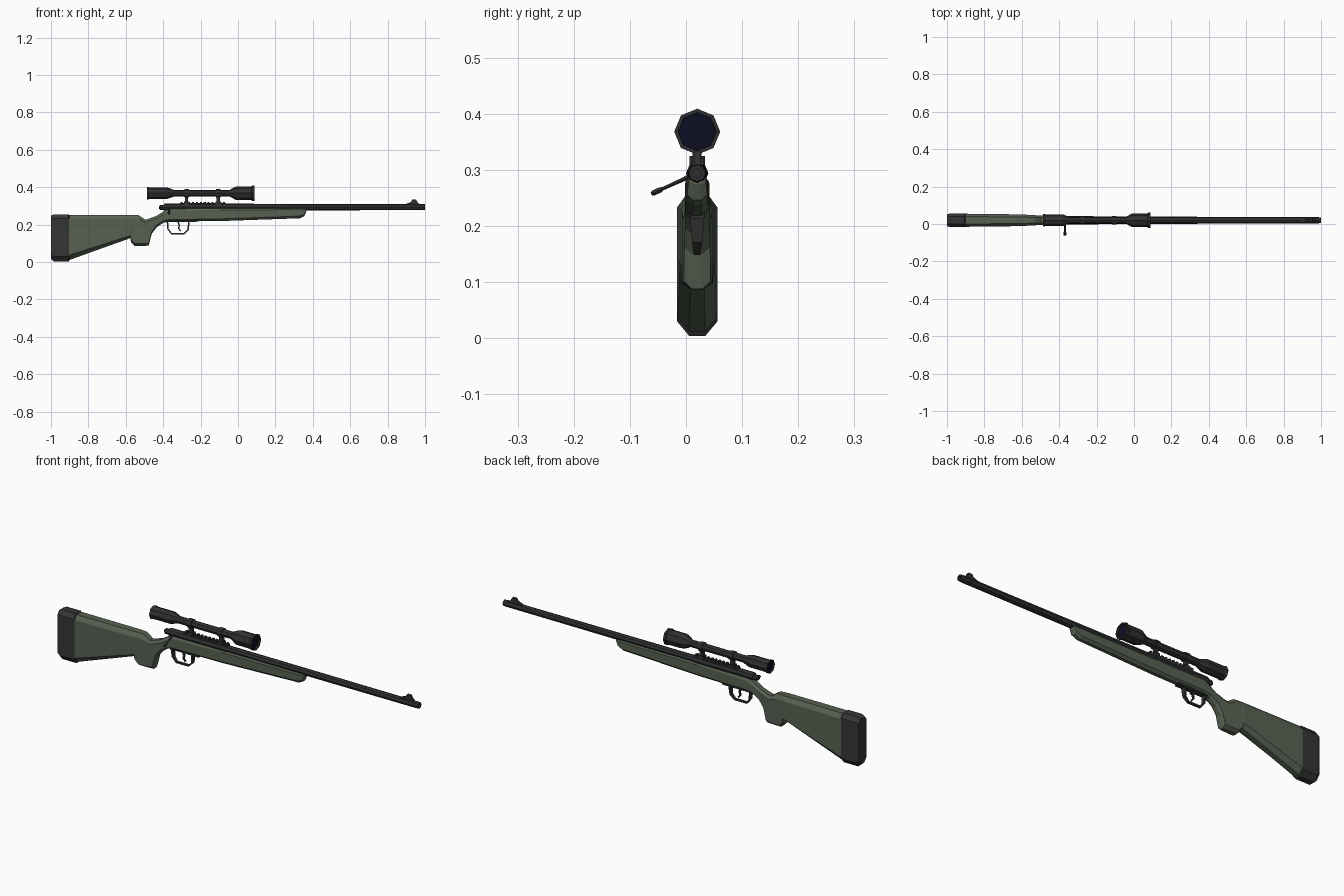
import bpy, bmesh, math
from mathutils import Vector

if "Cube" in bpy.data.objects:
    bpy.data.objects.remove(bpy.data.objects["Cube"], do_unlink=True)

YC = 0.02      # centre plane of the rifle
SCOPE_Z = 0.368
BORE_Z = 0.294


def material(name, color):
    m = bpy.data.materials.new(name)
    m.use_nodes = True
    m.diffuse_color = (*color, 1)
    m.node_tree.nodes["Principled BSDF"].inputs["Base Color"].default_value = (*color, 1)
    return m


GREEN = material("stock_green", (0.095, 0.12, 0.085))
METAL = material("dark_metal", (0.03, 0.03, 0.031))
RUBBER = material("butt_rubber", (0.036, 0.036, 0.036))
GLASS = material("lens_navy", (0.004, 0.004, 0.018))


def loft(name, loops, mat):
    """Skin a row of matching loops and cap both ends."""
    bm = bmesh.new()
    rings = [[bm.verts.new(p) for p in loop] for loop in loops]
    n = len(rings[0])
    for a, b in zip(rings, rings[1:]):
        for i in range(n):
            j = (i + 1) % n
            bm.faces.new((a[i], a[j], b[j], b[i]))
    bm.faces.new(rings[0][::-1])
    bm.faces.new(rings[-1])
    bmesh.ops.recalc_face_normals(bm, faces=bm.faces)
    mesh = bpy.data.meshes.new(name)
    bm.to_mesh(mesh)
    bm.free()
    mesh.materials.append(mat)
    ob = bpy.data.objects.new(name, mesh)
    bpy.context.collection.objects.link(ob)
    return ob


def turned(name, profile, z, mat, sides=8):
    """Faceted part turned about the x direction; profile is (x, radius)."""
    ang = [2 * math.pi * i / sides for i in range(sides)]
    return loft(name, [[(x, YC + r * math.cos(a), z + r * math.sin(a)) for a in ang]
                       for x, r in profile], mat)


def prism(name, outline, half, mat):
    """Side outline in (x, z) extruded across the centre plane."""
    return loft(name, [[(x, y, z) for x, z in outline] for y in (YC - half, YC + half)], mat)


def box(name, x0, x1, z0, z1, half, mat):
    return prism(name, [(x0, z0), (x1, z0), (x1, z1), (x0, z1)], half, mat)


def strip(name, path, thick, halves, mat):
    """Flat bar following an (x, z) path."""
    loops = []
    for i, p in enumerate(path):
        a, b = Vector(path[max(i - 1, 0)]), Vector(path[min(i + 1, len(path) - 1)])
        t = (b - a).normalized()
        n = Vector((-t.y, t.x)) * thick / 2
        q, h = Vector(p), halves[i]
        loops.append([(c.x, YC + s * h, c.y) for c, s in
                      ((q + n, -1), (q + n, 1), (q - n, 1), (q - n, -1))])
    return loft(name, loops, mat)


def section(x, bottom, top, half, low, high, flat=0.4):
    """Chamfered cross-section: low and high are the chamfer heights."""
    f = half * flat
    side = [(f, bottom), (half, bottom + low), (half, top - high), (f * 1.4, top)]
    return ([(x, YC + y, z) for y, z in side] +
            [(x, YC - y, z) for y, z in reversed(side)])


# Stock: butt, grip and fore-end in one lofted body
stock = [
    (-0.905, 0.010, 0.251, 0.035, 0.026, 0.022),
    (-0.575, 0.128, 0.252, 0.031, 0.014, 0.022),
    (-0.572, 0.106, 0.252, 0.029, 0.014, 0.022),
    (-0.553, 0.087, 0.252, 0.028, 0.012, 0.022),
    (-0.530, 0.087, 0.250, 0.027, 0.012, 0.022),
    (-0.497, 0.087, 0.227, 0.025, 0.012, 0.014),
    (-0.477, 0.088, 0.232, 0.024, 0.014, 0.014),
    (-0.462, 0.150, 0.238, 0.023, 0.012, 0.014),
    (-0.436, 0.185, 0.247, 0.022, 0.012, 0.014),
    (-0.400, 0.210, 0.270, 0.022, 0.010, 0.016),
    (-0.370, 0.217, 0.291, 0.022, 0.010, 0.018),
    (-0.100, 0.219, 0.291, 0.021, 0.012, 0.012),
    (0.330, 0.234, 0.290, 0.019, 0.012, 0.010),
    (0.355, 0.246, 0.289, 0.018, 0.010, 0.010),
    (0.367, 0.275, 0.288, 0.015, 0.005, 0.004),
]
loft("stock", [section(*s) for s in stock], GREEN)

# Butt pad with a bevelled rear edge
pad = [
    (-1.0, 0.018, 0.247, 0.032, 0.022, 0.018),
    (-0.985, 0.004, 0.255, 0.036, 0.026, 0.022),
    (-0.905, 0.004, 0.255, 0.036, 0.026, 0.022),
    (-0.900, 0.012, 0.250, 0.034, 0.026, 0.022),
]
loft("butt_pad", [section(*s) for s in pad], RUBBER)

# Barrel with a hollow muzzle, receiver and bolt
turned("barrel", [(-0.10, 0.018), (0.30, 0.0175), (0.985, 0.0165), (1.0, 0.015),
                  (1.0, 0.008), (0.97, 0.008)], BORE_Z, METAL)
turned("receiver", [(-0.395, 0.017), (-0.385, 0.020), (-0.08, 0.020), (-0.06, 0.018)],
       BORE_Z, METAL)
turned("bolt_shroud", [(-0.422, 0.008), (-0.415, 0.014), (-0.375, 0.014)], BORE_Z - 0.002, METAL)

# Bolt handle sweeping out and down to a knob
root, tip = Vector((-0.368, YC - 0.005, 0.292)), Vector((-0.370, -0.062, 0.257))
axis = (tip - root).normalized()
side = Vector((1, 0, 0))
up = axis.cross(side).normalized()
handle = []
for t, r in ((0, 0.008), (0.3, 0.006), (0.72, 0.005), (0.8, 0.008), (0.95, 0.008), (1, 0.004)):
    c = root.lerp(tip, t)
    handle.append([tuple(c + side * r * math.cos(k * math.pi / 3) +
                         up * r * 0.7 * math.sin(k * math.pi / 3)) for k in range(6)])
loft("bolt_handle", handle, METAL)

# Trigger, guard and floor plate
strip("trigger_guard", [(-0.378, 0.222), (-0.374, 0.176), (-0.356, 0.152), (-0.288, 0.152),
                        (-0.267, 0.172), (-0.262, 0.222)], 0.008,
      [0.013, 0.009, 0.006, 0.006, 0.009, 0.013], METAL)
strip("trigger", [(-0.322, 0.222), (-0.314, 0.195), (-0.318, 0.180), (-0.306, 0.166)], 0.008,
      [0.005, 0.005, 0.004, 0.003], METAL)
box("floor_plate", -0.385, -0.225, 0.213, 0.222, 0.013, METAL)

# Toothed sight rail
box("rail_base", -0.31, -0.065, 0.305, 0.315, 0.011, METAL)
TEETH = 12
for i in range(TEETH):
    x = -0.308 + i * 0.0208
    box(f"rail_tooth_{i + 1}", x, x + 0.011, 0.314, 0.322, 0.011, METAL)

# Scope body, hollowed at both ends to hold the lenses
turned("scope_body", [
    (-0.472, 0.027), (-0.487, 0.028), (-0.487, 0.034), (-0.478, 0.034), (-0.474, 0.031),
    (-0.380, 0.031), (-0.342, 0.018), (-0.045, 0.018), (-0.012, 0.035), (0.0, 0.037),
    (0.072, 0.037), (0.076, 0.041), (0.087, 0.041), (0.087, 0.034), (0.070, 0.033)],
    SCOPE_Z, METAL)
turned("front_lens", [(0.069, 0.034), (0.078, 0.034)], SCOPE_Z, GLASS)
turned("rear_lens", [(-0.480, 0.028), (-0.471, 0.028)], SCOPE_Z, GLASS)

# Scope rings, posts and clamp feet
for label, x in (("rear", -0.275), ("front", -0.105)):
    turned(f"{label}_scope_ring", [(x - 0.012, 0.023), (x + 0.012, 0.023)], SCOPE_Z, METAL)
    box(f"{label}_ring_post", x - 0.009, x + 0.009, 0.318, 0.352, 0.008, METAL)
    box(f"{label}_ring_foot", x - 0.014, x + 0.014, 0.309, 0.325, 0.014, METAL)

# Front sight on a ramp
prism("front_sight", [(0.885, 0.306), (0.925, 0.321), (0.932, 0.334), (0.952, 0.334),
                      (0.960, 0.320), (0.975, 0.306)], 0.006, METAL)
